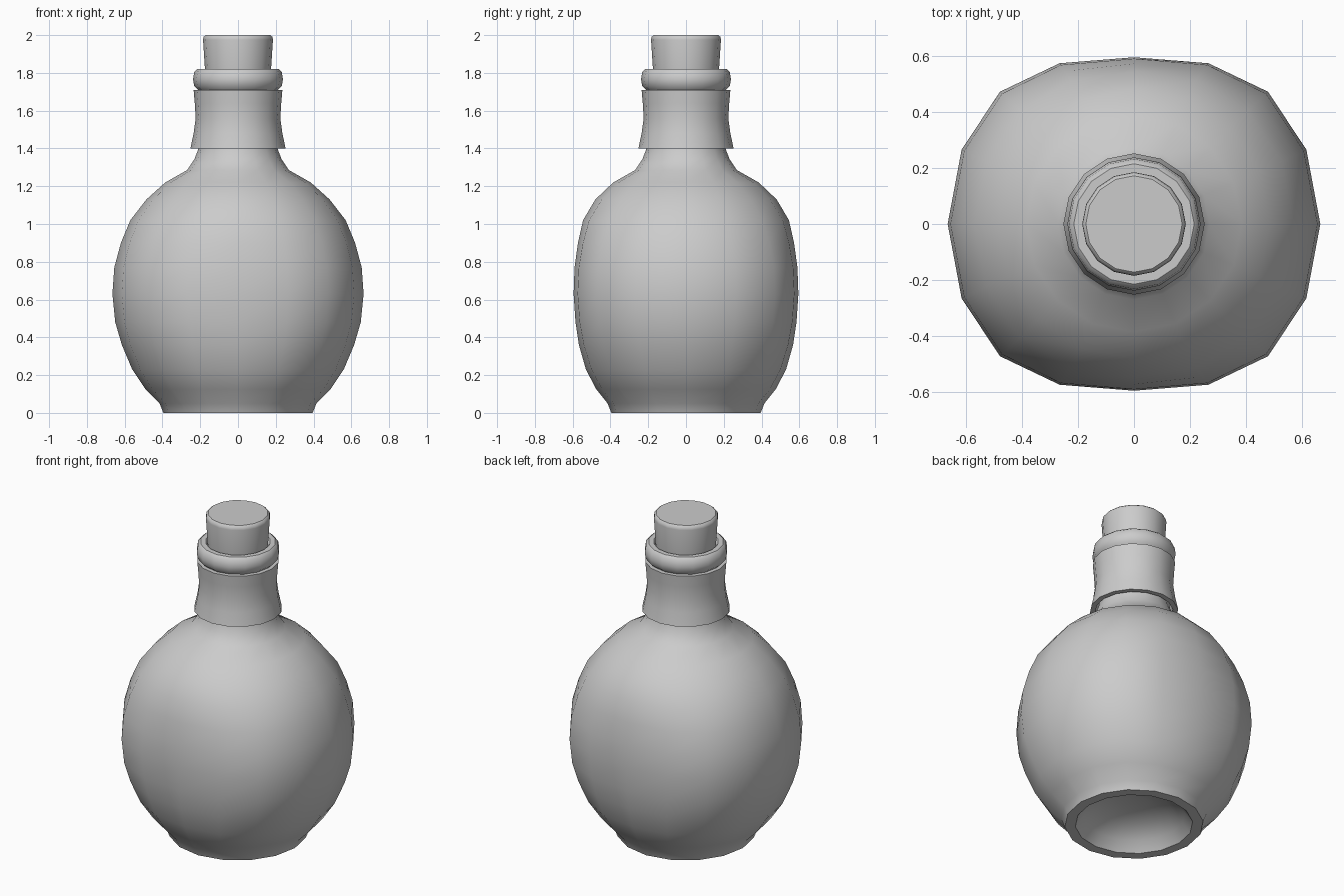
import bpy, bmesh, math

if "Cube" in bpy.data.objects:
    bpy.data.objects.remove(bpy.data.objects["Cube"])

SIDES = 16
# Quarter outline of the flattened belly, as factors of its half width and half depth
FLAT_X = [1, 0.925, 0.72, 0.40, 0]
FLAT_Y = [0, 0.449, 0.797, 0.966, 1]


def ring_point(i, rx, ry):
    """Point i of a ring, blending from a circle to the flattened belly outline."""
    a = 2 * math.pi * i / SIDES
    c, s = math.cos(a), math.sin(a)
    t = min(1, (1 - ry / rx) / 0.11)
    k = i % 8
    q = k if k <= 4 else 8 - k
    if i % SIDES == 8:
        q = 0
    fx = math.copysign(FLAT_X[q], c)
    fy = math.copysign(FLAT_Y[q], s)
    return rx * (c + (fx - c) * t), ry * (s + (fy - s) * t)


def turned(name, profile, loop=False):
    """Lathe (rx, ry, z) or (r, z) rows; open ends are capped, a loop is joined."""
    bm = bmesh.new()
    rings = []
    for row in profile:
        rx, ry, z = row if len(row) == 3 else (row[0], row[0], row[1])
        rings.append([bm.verts.new((*ring_point(i, rx, ry), z)) for i in range(SIDES)])
    pairs = list(zip(rings, rings[1:]))
    if loop:
        pairs.append((rings[-1], rings[0]))
    else:
        bm.faces.new(rings[0])
        bm.faces.new(rings[-1])
    for a, b in pairs:
        for i in range(SIDES):
            j = (i + 1) % SIDES
            bm.faces.new((a[i], a[j], b[j], b[i]))
    bmesh.ops.recalc_face_normals(bm, faces=bm.faces)
    me = bpy.data.meshes.new(name)
    bm.to_mesh(me)
    bm.free()
    ob = bpy.data.objects.new(name, me)
    bpy.context.collection.objects.link(ob)
    bpy.ops.object.select_all(action='DESELECT')
    ob.select_set(True)
    bpy.context.view_layer.objects.active = ob
    bpy.ops.object.shade_smooth_by_angle(angle=math.radians(40))
    return ob


# Bottle: domed recess underneath, flattened belly, shoulder, neck and rounded lip
turned("bottle", [
    (0.08, 0.14), (0.20, 0.115), (0.29, 0.06), (0.335, 0.0),
    (0.395, 0.0), (0.415, 0.415, 0.05), (0.49, 0.475, 0.125),
    (0.56, 0.53, 0.23), (0.615, 0.567, 0.36), (0.65, 0.585, 0.48),
    (0.665, 0.595, 0.63), (0.655, 0.59, 0.77), (0.62, 0.572, 0.90),
    (0.57, 0.545, 1.02), (0.485, 0.48, 1.13), (0.385, 1.22),
    (0.27, 1.285), (0.23, 1.345), (0.205, 1.41), (0.195, 1.55),
    (0.195, 1.69), (0.21, 1.71), (0.232, 1.73), (0.238, 1.765),
    (0.232, 1.805), (0.215, 1.82), (0.185, 1.82), (0.17, 1.80),
])

# Flared collar wrapped around the neck
turned("neck_collar", [
    (0.252, 1.40), (0.235, 1.48), (0.224, 1.56), (0.229, 1.64), (0.235, 1.71),
    (0.205, 1.71), (0.198, 1.56), (0.222, 1.40),
], loop=True)

# Tapered cork with a softened top edge
turned("cork", [
    (0.165, 1.70), (0.175, 1.82), (0.185, 1.975), (0.183, 1.99), (0.172, 2.0),
])
